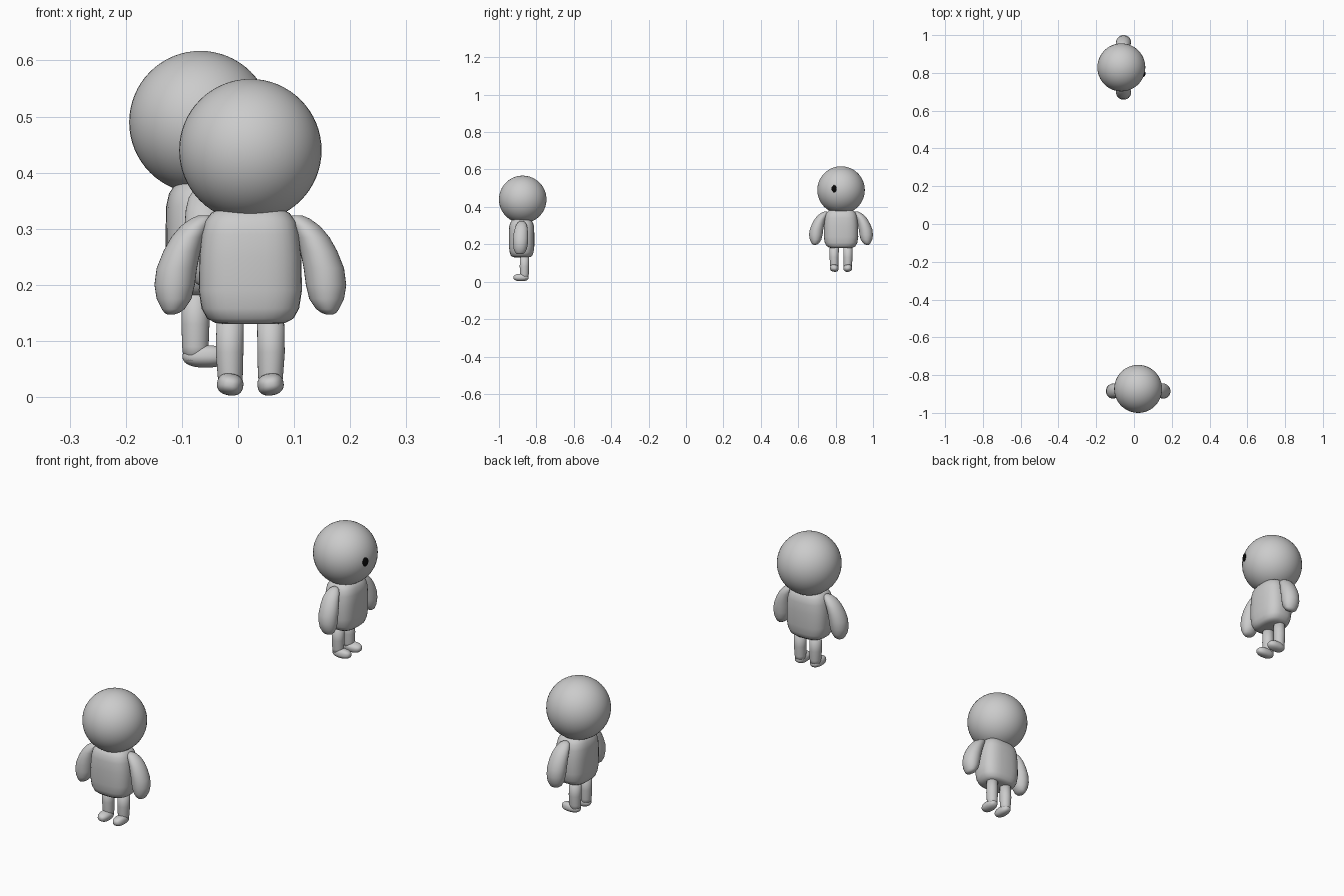
import bpy, bmesh, math
from mathutils import Matrix, Vector

cube = bpy.data.objects.get("Cube")
if cube:
    bpy.data.objects.remove(cube, do_unlink=True)


def material(name, value):
    m = bpy.data.materials.new(name)
    m.use_nodes = True
    m.diffuse_color = (value, value, value, 1)
    m.node_tree.nodes["Principled BSDF"].inputs["Base Color"].default_value = m.diffuse_color
    return m


GREY = material("plain_grey", 0.6)
BLACK = material("eye_black", 0.003)


def finish(bm, name, mat, matrix):
    bmesh.ops.recalc_face_normals(bm, faces=bm.faces)
    for f in bm.faces:
        f.smooth = True
    mesh = bpy.data.meshes.new(name)
    bm.to_mesh(mesh)
    bm.free()
    mesh.materials.append(mat)
    ob = bpy.data.objects.new(name, mesh)
    ob.matrix_world = matrix
    bpy.context.collection.objects.link(ob)


def spow(v, p):
    return math.copysign(abs(v) ** p, v)


def loft(name, rings, matrix, power=1.0, sub=1, side=1):
    """Stack closed cross-sections given as (x, y, z, half width, half depth)."""
    bm = bmesh.new()
    n = 32
    loops = []
    for x, y, z, rx, ry in rings:
        angles = [math.tau * i / n for i in range(n)]
        loops.append([bm.verts.new((side * (x + rx * spow(math.cos(a), power)),
                                    y + ry * spow(math.sin(a), power), z)) for a in angles])
    for a, b in zip(loops, loops[1:]):
        for i in range(n):
            j = (i + 1) % n
            bm.faces.new((a[i], a[j], b[j], b[i]))
    bm.faces.new(loops[0])
    bm.faces.new(loops[-1])
    finish(bm, name, GREY, matrix)


def ball(name, mat, matrix, size, power=1.0):
    """Sphere squared off by a power below one."""
    bm = bmesh.new()
    bmesh.ops.create_uvsphere(bm, u_segments=48, v_segments=32, radius=1)
    for v in bm.verts:
        v.co = Vector([spow(c, power) * s for c, s in zip(v.co, size)])
    finish(bm, name, mat, matrix)


TORSO = [(0, -.006, .130, .045, .035), (0, -.006, .132, .062, .048),
         (0, -.006, .140, .077, .058), (0, -.006, .158, .087, .064),
         (0, -.006, .19, .092, .068), (0, -.006, .25, .091, .068),
         (0, -.006, .29, .087, .067), (0, -.006, .313, .081, .062),
         (0, -.006, .328, .070, .052), (0, -.006, .338, .050, .036)]

# Arm sections as (z, inner x, outer x, half depth, y)
ARM = [(.147, .136, .147, .008, -.015), (.150, .127, .153, .019, -.015),
       (.157, .117, .158, .027, -.014), (.175, .105, .167, .035, -.013),
       (.20, .099, .171, .039, -.012), (.23, .095, .167, .040, -.011),
       (.26, .089, .155, .038, -.010), (.285, .082, .141, .034, -.008),
       (.305, .073, .124, .028, -.007), (.318, .068, .106, .019, -.006),
       (.324, .074, .092, .009, -.006)]
ARM_RINGS = [((a + b) / 2, y, z, (b - a) / 2, d) for z, a, b, d, y in ARM]

LEG = [(.036, .009, .015, .020, .021), (.036, .009, .04, .0225, .0235),
       (.037, .009, .08, .0245, .025), (.036, .009, .15, .024, .024)]


def figure(label, place):
    ball(label + "_head", GREY, place @ Matrix.Translation((0, 0, .44)), (.127, .127, .127))
    loft(label + "_torso", TORSO, place, power=.72)
    for side, word in ((1, "left"), (-1, "right")):
        loft(f"{label}_{word}_arm", ARM_RINGS, place, side=side)
        loft(f"{label}_{word}_leg", LEG, place, side=side)
        tilt = Matrix.Rotation(side * math.radians(-10), 4, "Y")
        foot = Matrix.Translation((side * .036, -.009, .0225)) @ tilt
        ball(f"{label}_{word}_foot", GREY, place @ foot, (.0235, .041, .0195), .85)


front = Matrix.Translation((.022, -.873, 0))
back = Matrix.Translation((-.067, .829, .05)) @ Matrix.Rotation(math.pi / 2, 4, "Z")
figure("front_figure", front)
figure("back_figure", back)

# Single eye on the back figure
eye = Matrix.Translation((-.037, -.122, .447)) @ Matrix.Rotation(-.29, 4, "Z")
ball("back_figure_eye", BLACK, back @ eye, (.014, .005, .019))
